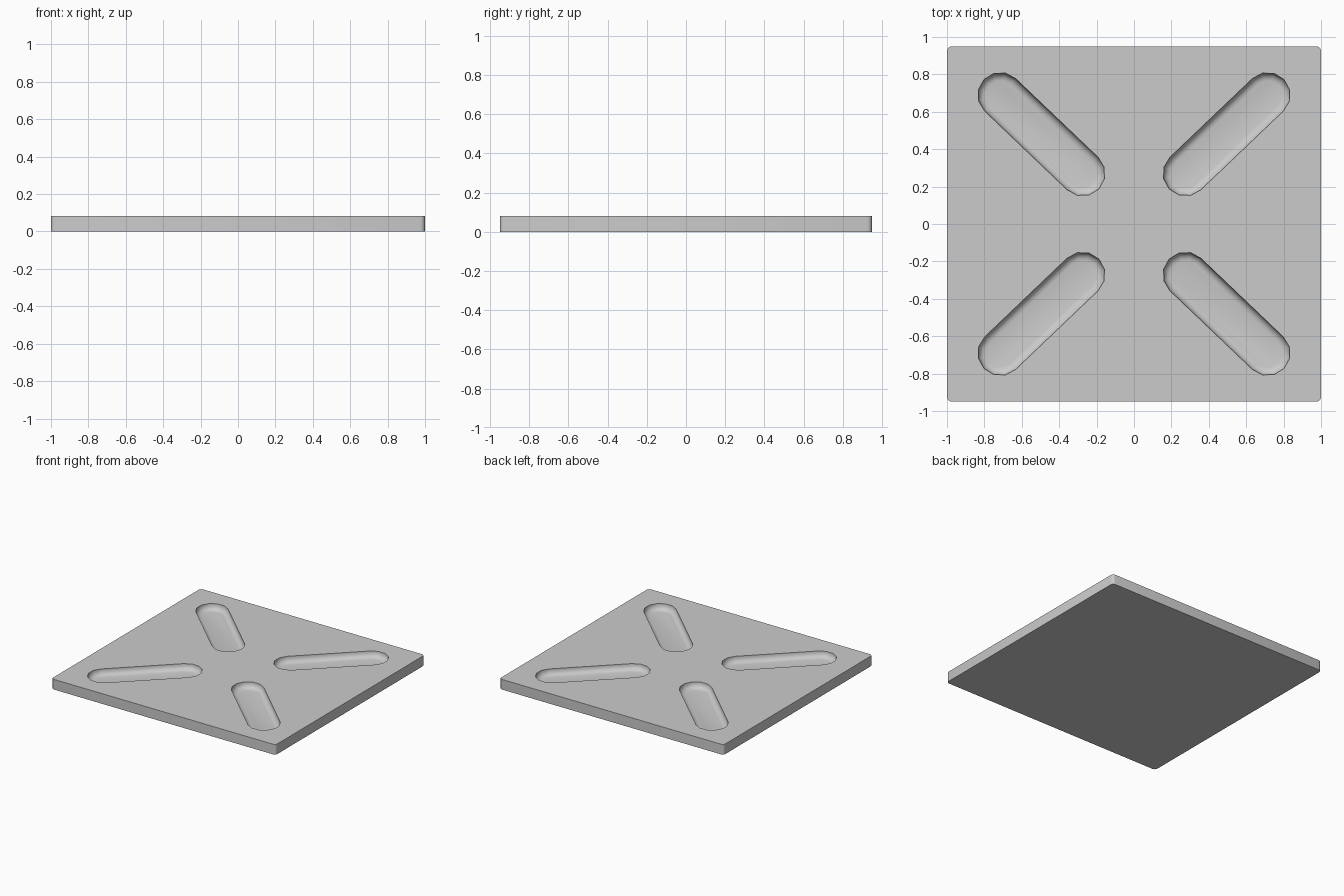
import bpy, bmesh
from math import sin, cos, pi, atan2

if "Cube" in bpy.data.objects:
    bpy.data.objects.remove(bpy.data.objects["Cube"])

TOP, DEPTH, R = 0.082, 0.048, 0.12
INNER, OUTER = (0.275, 0.27), (0.715, 0.69)


def finish(bm, name):
    bmesh.ops.recalc_face_normals(bm, faces=bm.faces)
    mesh = bpy.data.meshes.new(name)
    bm.to_mesh(mesh)
    bm.free()
    obj = bpy.data.objects.new(name, mesh)
    bpy.context.collection.objects.link(obj)
    return obj


def slot_ring(bm, r, z, sx, sy):
    # capsule outline with six segments per round end
    a0 = atan2(OUTER[1] - INNER[1], OUTER[0] - INNER[0])
    ring = []
    for (cx, cy), start in ((OUTER, a0 - pi / 2), (INNER, a0 + pi / 2)):
        for i in range(7):
            a = start + i * pi / 6
            ring.append(bm.verts.new((sx * (cx + r * cos(a)), sy * (cy + r * sin(a)), z)))
    return ring


# plate with softened vertical corners
bm = bmesh.new()
bmesh.ops.create_cube(bm, size=1)
for v in bm.verts:
    v.co = (v.co.x * 2, v.co.y * 1.9, (v.co.z + 0.5) * TOP)
upright = [e for e in bm.edges if abs(e.verts[0].co.z - e.verts[1].co.z) > 0.01]
bmesh.ops.bevel(bm, geom=upright, offset=0.025, segments=3, profile=0.5, affect='EDGES')
plate = finish(bm, "plate")

# four rounded-bottom slot cutters, mirrored in x and y
bm = bmesh.new()
fillet = 0.042
profile = [(R, TOP + 0.05), (R, TOP - DEPTH + fillet)]
for i in range(1, 5):
    a = i * pi / 8
    profile.append((R - fillet * (1 - cos(a)), TOP - DEPTH + fillet * (1 - sin(a))))
for sx in (1, -1):
    for sy in (1, -1):
        rings = [slot_ring(bm, r, z, sx, sy) for r, z in profile]
        for lo, hi in zip(rings, rings[1:]):
            for i in range(14):
                j = (i + 1) % 14
                bm.faces.new((lo[i], lo[j], hi[j], hi[i]))
        bm.faces.new(rings[0])
        bm.faces.new(rings[-1])
cutter = finish(bm, "slot_cutter")
cutter.hide_render = True

# sink the slots into the plate
mod = plate.modifiers.new("slots", 'BOOLEAN')
mod.operation = 'DIFFERENCE'
mod.solver = 'EXACT'
mod.object = cutter
bpy.context.view_layer.objects.active = plate
plate.select_set(True)
bpy.ops.object.modifier_apply(modifier=mod.name)
bpy.data.objects.remove(cutter)
bpy.ops.object.shade_smooth_by_angle(angle=0.61)
